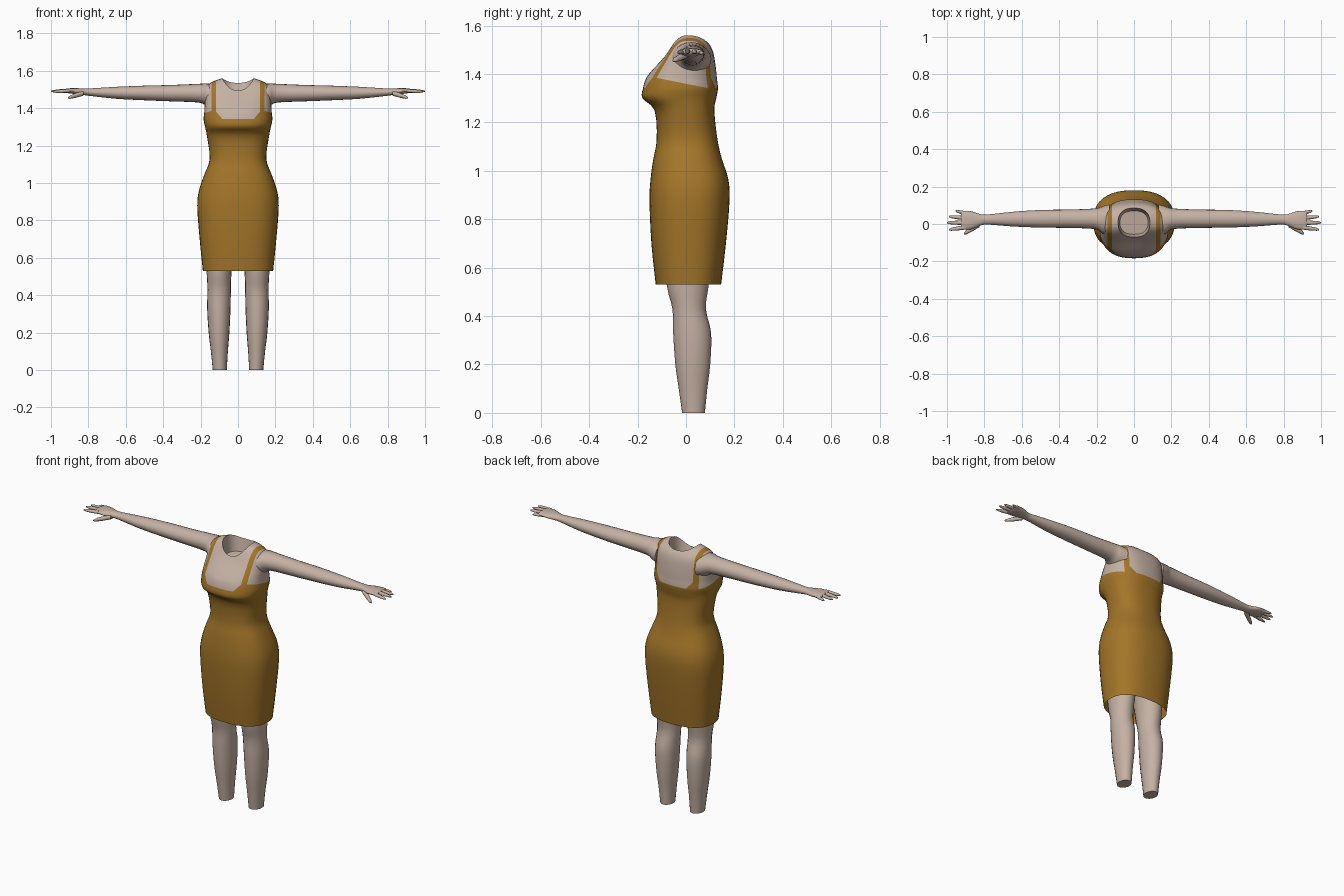
import bpy, bmesh, math
from mathutils import Vector

if "Cube" in bpy.data.objects:
    bpy.data.objects.remove(bpy.data.objects["Cube"])


def material(name, rgb):
    m = bpy.data.materials.new(name)
    m.diffuse_color = (*rgb, 1)
    m.use_nodes = True
    m.node_tree.nodes["Principled BSDF"].inputs["Base Color"].default_value = m.diffuse_color
    return m


SKIN = material("warm skin", (0.56, 0.44, 0.37))
OCHRE = material("ochre cloth", (0.37, 0.18, 0.022))


def smooth_rows(rows, steps):
    """Catmull-Rom refinement of a table of section parameters."""
    out = []
    for i in range(len(rows) - 1):
        quad = [rows[max(i - 1, 0)], rows[i], rows[i + 1], rows[min(i + 2, len(rows) - 1)]]
        for s in range(steps):
            t = s / steps
            out.append([0.5 * (2 * b + (c - a) * t + (2 * a - 5 * b + 4 * c - d) * t * t
                               + (3 * b - a - 3 * c + d) * t ** 3) for a, b, c, d in zip(*quad)])
    return out + [list(rows[-1])]


def loft(rings, cap_start=True, cap_end=True):
    bm = bmesh.new()
    vs = [[bm.verts.new(p) for p in r] for r in rings]
    n = len(rings[0])
    for a, b in zip(vs, vs[1:]):
        for i in range(n):
            j = (i + 1) % n
            bm.faces.new((a[i], a[j], b[j], b[i]))
    if cap_start:
        bm.faces.new(vs[0][::-1])
    if cap_end:
        bm.faces.new(vs[-1])
    return bm


def finish(bm, name, mat, mirror=False):
    me = bpy.data.meshes.new(name)
    bm.to_mesh(me)
    bm.free()
    ob = bpy.data.objects.new(name, me)
    bpy.context.collection.objects.link(ob)
    me.materials.append(mat)
    bpy.ops.object.select_all(action='DESELECT')
    bpy.context.view_layer.objects.active = ob
    ob.select_set(True)
    bpy.ops.object.shade_smooth_by_angle(angle=math.radians(50))
    if mirror:
        ob.modifiers.new("mirror", 'MIRROR').use_mirror_merge = False
    return ob


def power(v, p):
    return math.copysign(abs(v) ** p, v)


# Trunk sections: front z, side z, back z, half width, front y, back y
LOWER = [(0.53, 0.188, -0.125, 0.145), (0.70, 0.205, -0.143, 0.165),
         (0.88, 0.218, -0.151, 0.180), (0.97, 0.206, -0.146, 0.174),
         (1.05, 0.178, -0.135, 0.148), (1.13, 0.151, -0.121, 0.130),
         (1.25, 0.166, -0.130, 0.117), (1.30, 0.176, -0.180, 0.125),
         (1.34, 0.184, -0.178, 0.132), (1.38, 0.180, -0.166, 0.128)]
UPPER = [(1.41, 1.42, 1.42, 0.178, -0.145, 0.124), (1.45, 1.49, 1.48, 0.170, -0.108, 0.115),
         (1.475, 1.535, 1.515, 0.148, -0.086, 0.102), (1.495, 1.56, 1.535, 0.085, -0.070, 0.085)]
NECK_FLOOR = [(1.44, 1.46, 1.46, 0.075, -0.055, 0.07)]


def trunk_ring(row, n=40):
    zf, zs, zb, hw, yf, yb = row
    pts = []
    for i in range(n):
        a = 2 * math.pi * i / n
        c, s = power(math.cos(a), 0.82), power(math.sin(a), 0.82)
        mid = (yf + yb) / 2
        z_end = zb if s > 0 else zf
        pts.append((hw * c, mid + (yb - yf) / 2 * s, zs + (z_end - zs) * math.sin(a) ** 2))
    return pts


def in_dress(p):
    x = abs(p.x)
    if x < 0.118:                                   # scooped neckline
        return p.z < 1.343 + max(0, x - 0.085) * 1.2
    if x < 0.143:                                   # shoulder strap
        return True
    return p.z + 0.2 * p.y < 1.36                   # armhole


def trunk():
    rows = [(z, z, z, w, f, b) for z, w, f, b in LOWER] + UPPER
    bm = loft([trunk_ring(r) for r in smooth_rows(rows, 3) + NECK_FLOOR], False, True)
    # Cut the cloth outline into the surface
    cuts = [((0, 0, 1.343), (0, 0, 1)), ((0, 0, 1.36), (0, 0.2, 1))]
    for s in (-1, 1):
        cuts += [((s * 0.118, 0, 0), (1, 0, 0)), ((s * 0.143, 0, 0), (1, 0, 0)),
                 ((s * 0.085, 0, 1.343), (-1.2 * s, 0, 1))]
    for co, no in cuts:
        faces = [f for f in bm.faces if f.calc_center_median().z > 1.24]
        geom = faces + list({e for f in faces for e in f.edges}) + list({v for f in faces for v in f.verts})
        bmesh.ops.bisect_plane(bm, geom=geom, plane_co=co, plane_no=Vector(no).normalized())
    return bm


for name, mat, keep in (("dress", OCHRE, True), ("upper_body", SKIN, False)):
    bm = trunk()
    bmesh.ops.delete(bm, geom=[f for f in bm.faces if in_dress(f.calc_center_median()) != keep],
                     context='FACES')
    finish(bm, name, mat)


# Legs: z, inner x, outer x, front y, back y
LEG = [(0, 0.06, 0.135, -0.016, 0.078), (0.1, 0.054, 0.145, -0.03, 0.088),
       (0.2, 0.046, 0.157, -0.044, 0.1), (0.33, 0.04, 0.165, -0.053, 0.104),
       (0.43, 0.038, 0.163, -0.056, 0.082), (0.53, 0.034, 0.168, -0.08, 0.094),
       (0.75, 0.008, 0.175, -0.1, 0.12)]


def leg_ring(row, n=20):
    z, x0, x1, y0, y1 = row
    return [((x0 + x1) / 2 + (x1 - x0) / 2 * math.cos(t), (y0 + y1) / 2 + (y1 - y0) / 2 * math.sin(t), z)
            for t in (2 * math.pi * i / n for i in range(n))]


finish(loft([leg_ring(r) for r in smooth_rows(LEG, 3)]), "leg", SKIN, True)


def tube(rows, n):
    """Tube along x; rows hold x, centre y, centre z, radius y, radius z."""
    return loft([[(x, y + ry * math.cos(t), z + rz * math.sin(t))
                  for t in (2 * math.pi * i / n for i in range(n))] for x, y, z, ry, rz in rows])


# Arm with palm
ARM = [(0.13, 0.02, 1.462, 0.085, 0.066), (0.17, 0.022, 1.472, 0.072, 0.060),
       (0.21, 0.028, 1.480, 0.055, 0.050), (0.35, 0.028, 1.480, 0.049, 0.044),
       (0.50, 0.028, 1.481, 0.047, 0.039), (0.65, 0.026, 1.482, 0.039, 0.032),
       (0.78, 0.024, 1.485, 0.027, 0.021), (0.82, 0.022, 1.487, 0.030, 0.018),
       (0.87, 0.020, 1.491, 0.048, 0.016), (0.915, 0.020, 1.493, 0.050, 0.012),
       (0.925, 0.020, 1.493, 0.044, 0.007)]
finish(tube(smooth_rows(ARM, 3), 20), "arm", SKIN, True)

# Fingers and thumb: name, base point, tip point, base radius
FINGERS = [("index_finger", (0.90, -0.018, 1.493), (0.99, -0.03, 1.488), 0.0115),
           ("middle_finger", (0.90, 0.007, 1.495), (1.0, 0.007, 1.490), 0.0115),
           ("ring_finger", (0.90, 0.032, 1.494), (0.99, 0.040, 1.489), 0.011),
           ("little_finger", (0.89, 0.056, 1.491), (0.955, 0.070, 1.485), 0.010),
           ("thumb", (0.825, 0.0, 1.480), (0.91, -0.052, 1.455), 0.016)]
for name, base, tip, r in FINGERS:
    a, b = Vector(base), Vector(tip)
    rows = [(*a.lerp(b, t), r * k, r * k * 0.85) for t, k in ((0, 1), (0.5, 0.95), (0.85, 0.7), (1, 0.3))]
    finish(tube(rows, 10), name, SKIN, True)
